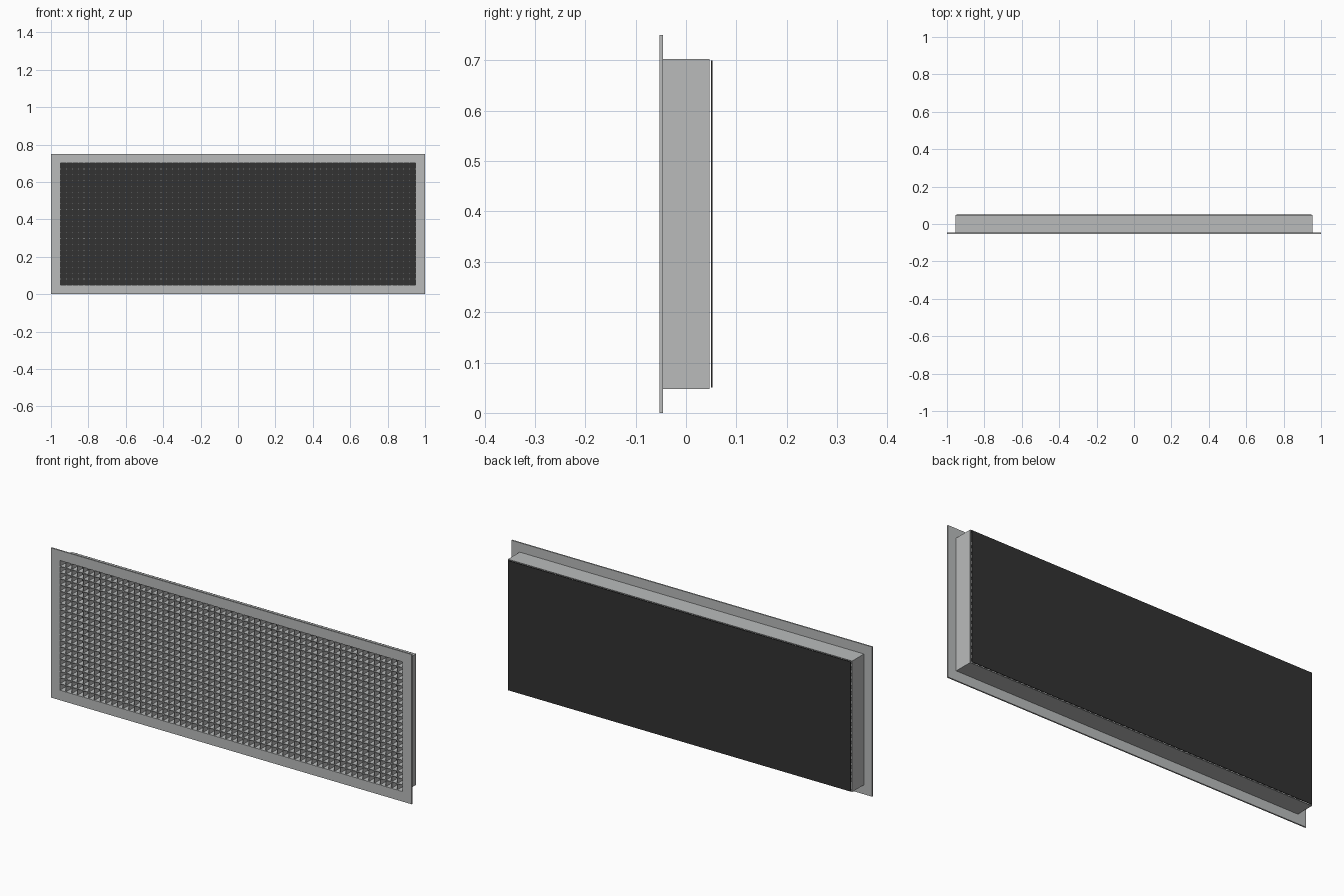
import bpy, bmesh

cube = bpy.data.objects.get("Cube")
if cube:
    bpy.data.objects.remove(cube, do_unlink=True)


def material(name, rgb):
    mat = bpy.data.materials.new(name)
    mat.use_nodes = True
    mat.diffuse_color = (*rgb, 1)
    mat.node_tree.nodes["Principled BSDF"].inputs["Base Color"].default_value = (*rgb, 1)
    return mat


grey = material("light grey metal", (0.49, 0.5, 0.5))
black = material("matt black", (0.032, 0.032, 0.032))

MID = 0.375            # height of the centre line
OPEN_X, OPEN_Z = 0.95, 0.325   # half size of the opening


def finish(name, bm, mat):
    bmesh.ops.recalc_face_normals(bm, faces=bm.faces)
    mesh = bpy.data.meshes.new(name)
    bm.to_mesh(mesh)
    bm.free()
    mesh.materials.append(mat)
    obj = bpy.data.objects.new(name, mesh)
    bpy.context.collection.objects.link(obj)
    return obj


def add_box(bm, x0, x1, y0, y1, z0, z1):
    verts = bmesh.ops.create_cube(bm, size=1)["verts"]
    for v in verts:
        v.co.x = x1 if v.co.x > 0 else x0
        v.co.y = y1 if v.co.y > 0 else y0
        v.co.z = z1 if v.co.z > 0 else z0


def ring(name, outer, inner, y0, y1, mat):
    """Rectangular tube along y, given outer and inner half sizes."""
    bm = bmesh.new()
    loops = []
    for (hx, hz), y in ((outer, y0), (outer, y1), (inner, y1), (inner, y0)):
        loops.append([bm.verts.new((sx * hx, y, MID + sz * hz))
                      for sx, sz in ((-1, -1), (1, -1), (1, 1), (-1, 1))])
    for a, b in zip(loops, loops[1:] + loops[:1]):
        for i in range(4):
            j = (i + 1) % 4
            bm.faces.new((a[i], a[j], b[j], b[i]))
    return finish(name, bm, mat)


# Flat flange and the collar behind it
ring("front_flange", (1, MID), (OPEN_X, OPEN_Z), -0.053, -0.046, grey)
ring("duct_collar", (0.954, 0.328), (OPEN_X, OPEN_Z), -0.046, 0.047, grey)

# Egg-crate core of crossing thin blades
COLUMNS, ROWS, HALF = 60, 21, 0.0015
FRONT, REAR = -0.051, -0.012
bm = bmesh.new()
for i in range(1, COLUMNS):
    x = -OPEN_X + 2 * OPEN_X * i / COLUMNS
    add_box(bm, x - HALF, x + HALF, FRONT, REAR, MID - OPEN_Z, MID + OPEN_Z)
finish("upright_blades", bm, grey)

bm = bmesh.new()
for i in range(1, ROWS):
    z = MID - OPEN_Z + 2 * OPEN_Z * i / ROWS
    add_box(bm, -OPEN_X, OPEN_X, FRONT, REAR, z - HALF, z + HALF)
finish("level_blades", bm, grey)

# Dark backing panel
bm = bmesh.new()
add_box(bm, -OPEN_X, OPEN_X, 0.05, 0.053, MID - OPEN_Z, MID + OPEN_Z)
finish("back_panel", bm, black)
